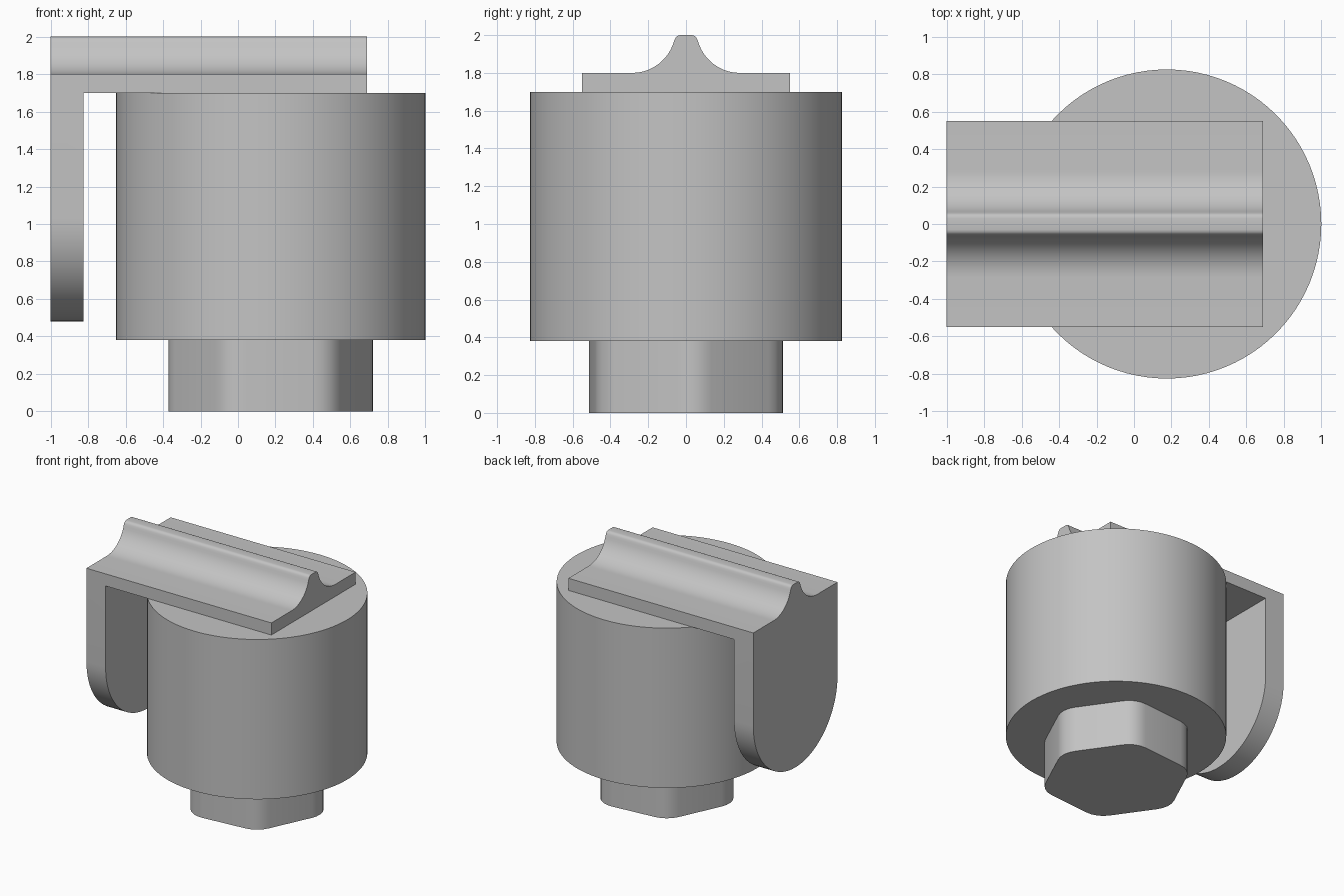
import bpy
import bmesh
from math import cos, sin, pi, radians
from mathutils import Vector

cube = bpy.data.objects.get("Cube")
if cube:
    bpy.data.objects.remove(cube, do_unlink=True)

grey = bpy.data.materials.new("plain_grey")
grey.use_nodes = True
colour = (0.55, 0.55, 0.55, 1)
grey.diffuse_color = colour
grey.node_tree.nodes["Principled BSDF"].inputs["Base Color"].default_value = colour


def arc(cx, cy, r, start, end, steps):
    """Points along a circular arc, angles in degrees."""
    angles = [radians(start + (end - start) * i / steps) for i in range(steps + 1)]
    return [(cx + r * cos(a), cy + r * sin(a)) for a in angles]


def extrude(name, points, offset):
    """Solid made by sweeping a closed outline along an offset."""
    bm = bmesh.new()
    face = bm.faces.new([bm.verts.new(p) for p in points])
    swept = bmesh.ops.extrude_face_region(bm, geom=[face], use_keep_orig=True)
    moved = [v for v in swept["geom"] if isinstance(v, bmesh.types.BMVert)]
    bmesh.ops.translate(bm, verts=moved, vec=Vector(offset))
    bmesh.ops.recalc_face_normals(bm, faces=bm.faces)
    mesh = bpy.data.meshes.new(name)
    bm.to_mesh(mesh)
    bm.free()
    mesh.materials.append(grey)
    ob = bpy.data.objects.new(name, mesh)
    bpy.context.collection.objects.link(ob)
    return ob


def activate(ob):
    bpy.ops.object.select_all(action="DESELECT")
    ob.select_set(True)
    bpy.context.view_layer.objects.active = ob


AXIS_X = 0.175

# Main round body
circle = arc(AXIS_X, 0, 0.825, 0, 360, 96)[:-1]
body = extrude("round_body", [(x, y, 0.38) for x, y in circle], (0, 0, 1.32))

# Hexagonal foot with rounded corners
hexagon = []
for k in range(6):
    a = 5 + 60 * k
    cx = AXIS_X + 0.37 * cos(radians(a))
    cy = 0.37 * sin(radians(a))
    hexagon += arc(cx, cy, 0.178, a - 30, a + 30, 4)
foot = extrude("hex_foot", [(x, y, 0) for x, y in hexagon], (0, 0, 0.38))

# Bracket: rounded tab below, flat plate with a flared ridge on top
ridge = arc(0.285, 2.03, 0.23, 270, 196, 14)
ridge += arc(0.03, 1.97, 0.03, 20, 90, 4)
half = [(0.55, 1.8)] + ridge
outline = arc(0, 1.03, 0.55, 180, 360, 40) + half
outline += [(-y, z) for y, z in reversed(half)]
bracket = extrude("bracket", [(-1, y, z) for y, z in outline], (1.69, 0, 0))

# Clear the space under the plate beside the tab
corners = [(-0.825, -1, 0), (1, -1, 0), (1, 1, 0), (-0.825, 1, 0)]
cutter = extrude("clearance_cutter", corners, (0, 0, 1.7))
cutter.hide_render = True
cut = bracket.modifiers.new("clearance", "BOOLEAN")
cut.operation = "DIFFERENCE"
cut.solver = "EXACT"
cut.object = cutter
activate(bracket)
bpy.ops.object.modifier_apply(modifier=cut.name)
bpy.data.objects.remove(cutter, do_unlink=True)

for part in (body, foot, bracket):
    activate(part)
    bpy.ops.object.shade_smooth_by_angle(angle=radians(30))
